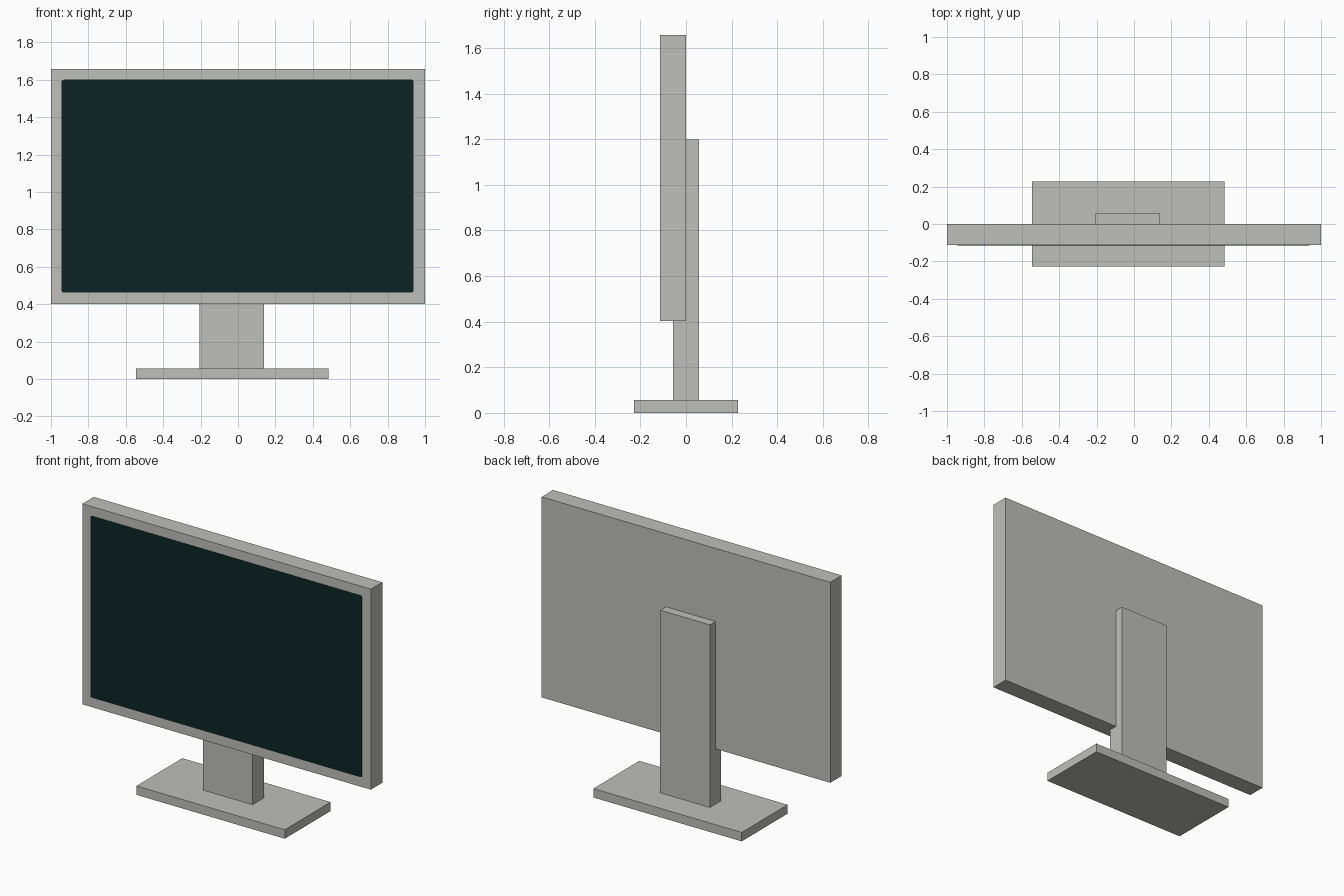
import bpy
import bmesh

cube = bpy.data.objects.get("Cube")
if cube:
    bpy.data.objects.remove(cube, do_unlink=True)


def material(name, rgb):
    mat = bpy.data.materials.new(name)
    mat.use_nodes = True
    colour = (*rgb, 1.0)
    mat.diffuse_color = colour
    shader = next(n for n in mat.node_tree.nodes if n.type == 'BSDF_PRINCIPLED')
    shader.inputs["Base Color"].default_value = colour
    return mat


def box(name, low, high, mat, corner=0.0):
    """Box between two corners; corner rounds the edges that run along y."""
    bm = bmesh.new()
    bmesh.ops.create_cube(bm, size=1.0)
    for v in bm.verts:
        v.co = [a + (c + 0.5) * (b - a) for a, b, c in zip(low, high, v.co)]
    if corner:
        edges = [e for e in bm.edges
                 if abs(e.verts[0].co.y - e.verts[1].co.y) > 1e-5]
        bmesh.ops.bevel(bm, geom=edges, offset=corner, segments=3,
                        profile=0.5, affect='EDGES')
    bmesh.ops.recalc_face_normals(bm, faces=bm.faces[:])
    mesh = bpy.data.meshes.new(name)
    bm.to_mesh(mesh)
    bm.free()
    mesh.materials.append(mat)
    obj = bpy.data.objects.new(name, mesh)
    bpy.context.collection.objects.link(obj)
    return obj


grey = material("warm grey plastic", (0.52, 0.52, 0.49))
dark = material("dark teal glass", (0.004, 0.017, 0.018))

# Stand: flat foot and upright column behind the panel
box("foot", (-0.545, -0.227, 0.0), (0.483, 0.227, 0.056), grey)
box("column", (-0.205, -0.056, 0.056), (0.14, 0.056, 1.20), grey)

# Display: housing and thin glass plate on its front
box("housing", (-1.0, -0.113, 0.402), (1.0, 0.0, 1.658), grey)
box("screen", (-0.943, -0.115, 0.462), (0.938, -0.112, 1.60), dark, corner=0.01)
